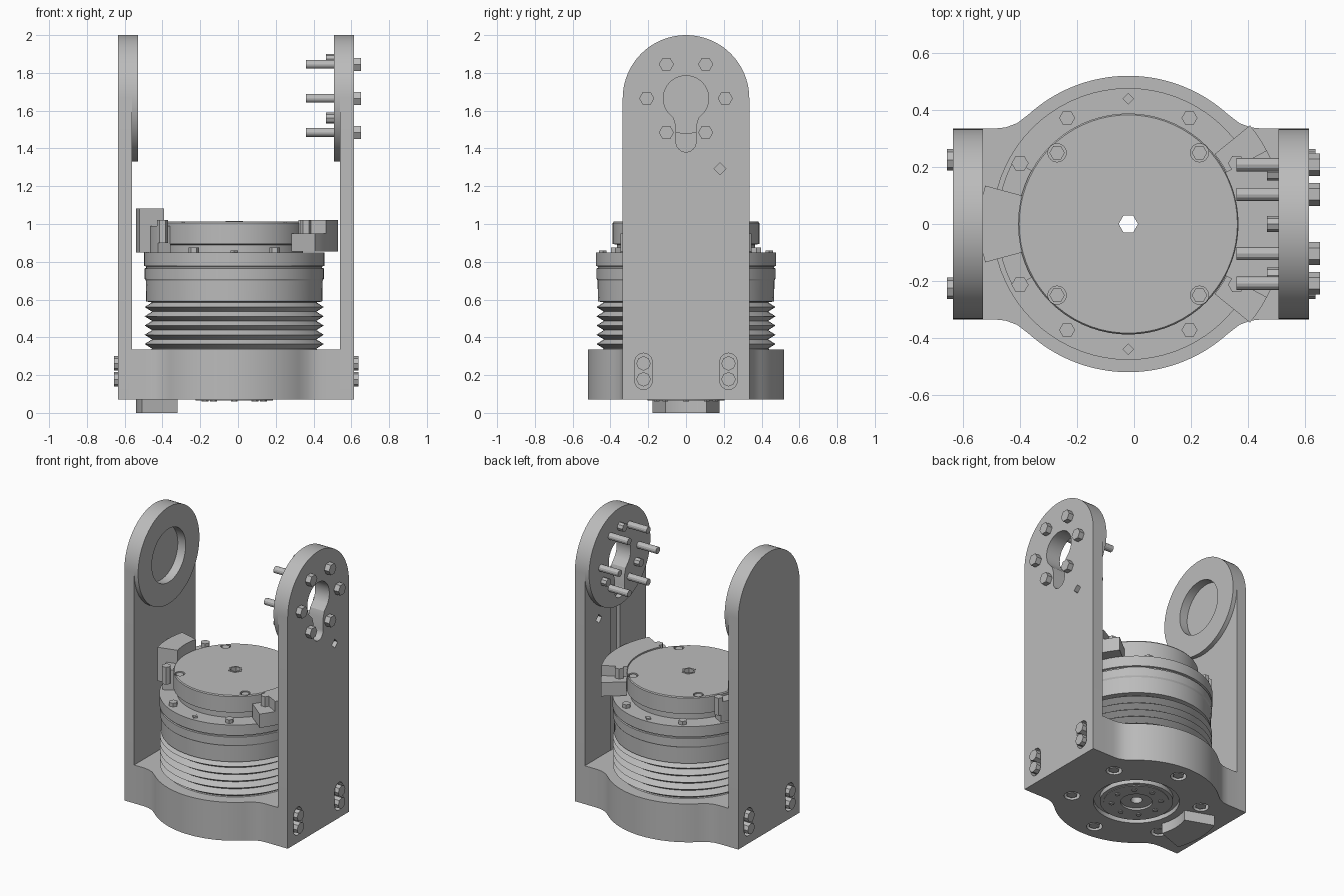
import bpy, bmesh, math
from mathutils import Matrix, Vector

cube = bpy.data.objects.get("Cube")
if cube:
    bpy.data.objects.remove(cube, do_unlink=True)

grey = bpy.data.materials.new("machined_grey")
grey.use_nodes = True
COLOUR = (0.5, 0.5, 0.5, 1)
grey.diffuse_color = COLOUR
grey.node_tree.nodes["Principled BSDF"].inputs["Base Color"].default_value = COLOUR

CX = -0.02            # axis of the round body
AXIS_Z = 1.665        # height of the upper pivot
HALF = 0.335          # half width of the side plates


def finish(name, bm):
    bmesh.ops.recalc_face_normals(bm, faces=bm.faces)
    mesh = bpy.data.meshes.new(name)
    bm.to_mesh(mesh)
    bm.free()
    mesh.materials.append(grey)
    obj = bpy.data.objects.new(name, mesh)
    bpy.context.collection.objects.link(obj)
    return obj


def prism(name, outline, lo, hi, axis="Z"):
    """Extrude a 2D outline: (x, y) along Z or (y, z) along X."""
    bm = bmesh.new()
    place = (lambda a, b: (a, b, lo)) if axis == "Z" else (lambda a, b: (lo, a, b))
    face = bm.faces.new([bm.verts.new(place(a, b)) for a, b in outline])
    out = bmesh.ops.extrude_face_region(bm, geom=[face])
    shift = Vector((0, 0, hi - lo)) if axis == "Z" else Vector((hi - lo, 0, 0))
    bmesh.ops.translate(bm, vec=shift, verts=[v for v in out["geom"] if isinstance(v, bmesh.types.BMVert)])
    return finish(name, bm)


def arc(cx, cy, r, start, end, n):
    angles = [math.radians(start + (end - start) * i / n) for i in range(n + 1)]
    return [(cx + r * math.cos(a), cy + r * math.sin(a)) for a in angles]


def rod(name, a, b, r, lo, hi, axis="Z", sides=24):
    return prism(name, arc(a, b, r, 0, 360, sides)[:-1], lo, hi, axis)


def sector(name, r_in, r_out, start, end, lo, hi):
    outline = arc(CX, 0, r_out, start, end, 20) + arc(CX, 0, r_in, end, start, 20)
    return prism(name, outline, lo, hi)


def lathe(name, profile, steps=72):
    """Spin a closed (radius, z) profile around the body axis."""
    bm = bmesh.new()
    rings = []
    for i in range(steps):
        a = 2 * math.pi * i / steps
        rings.append([bm.verts.new((CX + r * math.cos(a), r * math.sin(a), z)) for r, z in profile])
    n = len(profile)
    for i in range(steps):
        p, q = rings[i], rings[(i + 1) % steps]
        for j in range(n):
            k = (j + 1) % n
            bm.faces.new((p[j], q[j], q[k], p[k]))
    return finish(name, bm)


def cut(obj, *cutters):
    for cutter in cutters:
        cutter.hide_render = True
        mod = obj.modifiers.new("cut", "BOOLEAN")
        mod.operation, mod.solver, mod.object = "DIFFERENCE", "EXACT", cutter
        bpy.context.view_layer.objects.active = obj
        bpy.ops.object.modifier_apply(modifier=mod.name)
        bpy.data.objects.remove(cutter, do_unlink=True)


def slot(y, low, high, r, lo, hi):
    outline = arc(y, high, r, 0, 180, 12) + arc(y, low, r, 180, 360, 12)
    return prism("slot_cutter", outline, lo, hi, "X")


# Base: round block with flat-sided ears that meet the plates
quarter = [(0.54, HALF), (0.45, HALF), (0.41, 0.339), (0.37, 0.354)]
right_back = quarter + arc(CX, 0, 0.52, 48, 90, 20)
left_back = [(2 * CX - x, y) for x, y in reversed(right_back[:-1])]
back = right_back + left_back
base = prism("base", back + [(x, -y) for x, y in reversed(back)], 0.07, 0.335)
cut(base, rod("bore_cutter", CX, 0, 0.2, 0, 0.5),
    lathe("groove_cutter", [(0.23, 0), (0.27, 0), (0.27, 0.1), (0.23, 0.1)]))
for i in range(6):
    a = math.radians(60 * i + 30)
    x, y = CX + 0.41 * math.cos(a), 0.41 * math.sin(a)
    cut(base, rod("recess_cutter", x, y, 0.05, 0, 0.11))
    rod("base_bolt", x, y, 0.036, 0.075, 0.12, sides=6)

# Underside hub with its ring of small screws, and the foot
lathe("bottom_hub", [(0.036, 0.08), (0.1, 0.08), (0.1, 0.066), (0.205, 0.066), (0.205, 0.3), (0.036, 0.3)])
for i in range(8):
    a = math.radians(45 * i)
    rod("hub_screw", CX + 0.155 * math.cos(a), 0.155 * math.sin(a), 0.018, 0.06, 0.08, sides=6)
sector("foot", 0.32, 0.52, 160, 200, 0, 0.08)

# Bellows, collar and top flange on one hollow axis
body = [(0.036, 0.29), (0.44, 0.29), (0.44, 0.335)]
ridges = 5
pitch = 0.245 / ridges
for i in range(ridges):
    z = 0.34 + i * pitch
    body += [(0.435, z), (0.474, z + pitch * 0.5)]
body += [(0.435, 0.585), (0.466, 0.59), (0.468, 0.7), (0.474, 0.71), (0.474, 0.765),
         (0.466, 0.768), (0.466, 0.775), (0.477, 0.778), (0.477, 0.85), (0.036, 0.85)]
lathe("bellows_body", body)
disc = lathe("top_disc", [(0.036, 0.84), (0.365, 0.84), (0.365, 0.89), (0.388, 0.895),
                          (0.388, 1.005), (0.383, 1.012), (0.036, 1.012)])
lathe("centre_bush", [(0.034, 0.98), (0.046, 0.98), (0.046, 1.016), (0.034, 1.016)], 6)
for sx in (-1, 1):
    for sy in (-1, 1):
        x, y = CX + sx * 0.25, sy * 0.25
        cut(disc, rod("screw_cutter", x, y, 0.032, 0.98, 1.1))
        rod("disc_screw", x, y, 0.027, 0.97, 1.008, sides=6)
        rod("flange_screw", CX + sx * 0.215, sy * 0.372, 0.028, 0.84, 0.875, sides=6)
        rod("clamp_screw", CX + sx * 0.38, sy * 0.213, 0.03, 0.9, 1.02, sides=6)
for sy in (-1, 1):
    rod("flange_pin", CX, sy * 0.44, 0.02, 0.84, 0.86, sides=4)

# Clamps around the disc
sector("right_clamp", 0.385, 0.52, 165, 195, 0.85, 1.083)
sector("right_clamp_arm", 0.385, 0.46, 151, 209, 0.85, 0.99)
sector("left_clamp", 0.39, 0.55, -39, 39, 0.855, 0.95)
sector("left_clamp_top", 0.385, 0.55, -28, 28, 0.94, 1.02)

# Side plates with their pivot bosses
plate_outline = [(-HALF, 0.07), (HALF, 0.07)] + arc(0, AXIS_Z, HALF, 0, 180, 40)
right_plate = prism("right_plate", plate_outline, -0.635, -0.56, "X")
right_boss = rod("right_boss", 0, AXIS_Z, HALF, -0.562, -0.53, "X", 80)
cut(right_boss, rod("hole_cutter", 0, AXIS_Z, 0.185, -0.7, -0.4, "X", 48))
cut(right_plate, rod("hole_cutter", 0, AXIS_Z, 0.185, -0.59, -0.4, "X", 48))

left_plate = prism("left_plate", plate_outline, 0.54, 0.615, "X")
left_boss = rod("left_boss", 0, AXIS_Z, HALF, 0.507, 0.542, "X", 80)
neck = [(0.052, 1.55), (0.052, 1.44)]
keyhole = (arc(0, AXIS_Z, 0.12, -35, 215, 36) + [(-0.065, 1.56), (-0.053, 1.52)]
           + arc(0, 1.434, 0.053, 180, 360, 12) + [(0.053, 1.52), (0.065, 1.56)])
for part in (left_plate, left_boss):
    cut(part, prism("keyhole_cutter", keyhole, 0.4, 0.7, "X"))
cut(left_plate, slot(0, 0.34, 1.4, 0.052, 0.5, 0.57),
    rod("hole_cutter", 0.18, 1.293, 0.031, 0.4, 0.7, "X", 4))

# Pivot bolts and short dowels on the left plate
for i in range(6):
    a = math.radians(60 * i)
    y, z = 0.208 * math.cos(a), AXIS_Z + 0.208 * math.sin(a)
    rod("pivot_bolt_head", y, z, 0.04, 0.61, 0.652, "X", 6)
    rod("pivot_bolt_shaft", y, z, 0.023, 0.36, 0.62, "X", 12)
for angle in (90, -30, 210):
    a = math.radians(angle)
    rod("dowel", 0.208 * math.cos(a), AXIS_Z + 0.208 * math.sin(a), 0.028, 0.467, 0.55, "X", 8)

# Slotted screws that hold the plates to the base
for plate, face, out in ((right_plate, -0.635, -1), (left_plate, 0.615, 1)):
    for y in (-0.225, 0.225):
        ends = sorted((face - out * 0.035, face + out * 0.1))
        cut(plate, slot(y, 0.17, 0.27, 0.046, *ends))
        for z in (0.178, 0.262):
            ends = sorted((face - out * 0.05, face + out * 0.022))
            rod("plate_screw", y, z, 0.038, *ends, "X", 8)

# Smooth round walls, keep edges crisp
bpy.ops.object.select_all(action="DESELECT")
for obj in bpy.context.scene.objects:
    if obj.type == "MESH" and len(obj.data.polygons) > 20:
        obj.select_set(True)
        bpy.context.view_layer.objects.active = obj
bpy.ops.object.shade_smooth_by_angle(angle=math.radians(25))
